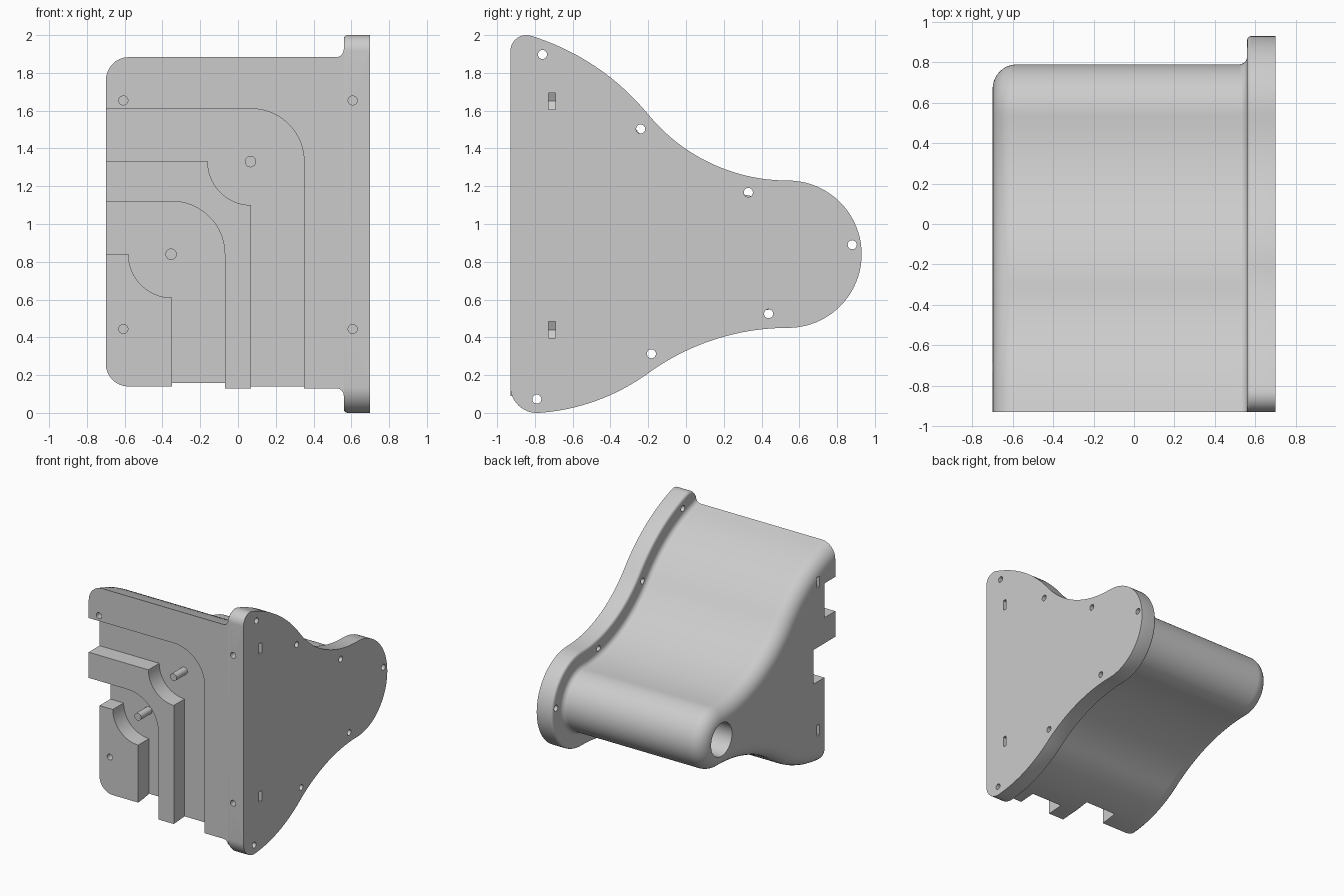
import bpy, bmesh, math
from math import sin, cos, tan, pi

if "Cube" in bpy.data.objects:
    bpy.data.objects.remove(bpy.data.objects["Cube"], do_unlink=True)

grey = bpy.data.materials.new("plain grey")
grey.use_nodes = True
grey.diffuse_color = (0.6, 0.6, 0.6, 1)
grey.node_tree.nodes["Principled BSDF"].inputs["Base Color"].default_value = (0.6, 0.6, 0.6, 1)

FRONT = -0.93                 # y of the flat front
HUB_Y, HUB_Z, HUB_R = 0.54, 0.84, 0.39


def loft(name, rings):
    """Bridge closed rings of equal length and cap both ends."""
    bm = bmesh.new()
    loops = [[bm.verts.new(p) for p in ring] for ring in rings]
    n = len(loops[0])
    for a, b in zip(loops, loops[1:]):
        for i in range(n):
            j = (i + 1) % n
            bm.faces.new((a[i], a[j], b[j], b[i]))
    bm.faces.new(loops[0])
    bm.faces.new(loops[-1][::-1])
    bmesh.ops.recalc_face_normals(bm, faces=bm.faces)
    mesh = bpy.data.meshes.new(name)
    bm.to_mesh(mesh)
    bm.free()
    mesh.materials.append(grey)
    ob = bpy.data.objects.new(name, mesh)
    bpy.context.collection.objects.link(ob)
    return ob


def prism(name, pts, lo, hi, axis):
    place = (lambda a, b, h: (h, a, b)) if axis == "x" else (lambda a, b, h: (a, h, b))
    return loft(name, [[place(a, b, h) for a, b in pts] for h in (lo, hi)])


def arc(cx, cy, r, a0, a1, n):
    return [(cx + r * cos(math.radians(a0 + (a1 - a0) * i / n)),
             cy + r * sin(math.radians(a0 + (a1 - a0) * i / n))) for i in range(n + 1)]


def circle(cx, cy, r, n=24):
    return arc(cx, cy, r, 0, 360, n)[:-1]


def activate(ob):
    bpy.ops.object.select_all(action="DESELECT")
    ob.select_set(True)
    bpy.context.view_layer.objects.active = ob


def cut(target, cutter):
    cutter.hide_render = True
    activate(target)
    mod = target.modifiers.new("cut", "BOOLEAN")
    mod.operation, mod.solver, mod.object = "DIFFERENCE", "EXACT", cutter
    bpy.ops.object.modifier_apply(modifier=mod.name)
    bpy.data.objects.remove(cutter, do_unlink=True)


def finish(ob):
    """Smooth curved surfaces, keep planar caps flat."""
    activate(ob)
    bpy.ops.object.shade_smooth_by_angle(angle=math.radians(30))
    for p in ob.data.polygons:
        if len(p.vertices) > 4 and max(abs(c) for c in p.normal) > 0.9999:
            p.use_smooth = False


def side(s, zb, yi, zi, yf, zf):
    """Swept side from the front corner to the hub: corner and curve as (y, z, ny, nz)."""
    dy, dz = HUB_Y - yi, s * (zi - zb)
    r1 = (dy * dy + dz * dz) / (2 * dz)
    t1 = math.asin(dy / r1)
    chord = math.atan2(s * (zf - zi), yi - yf)
    t0 = 2 * chord - t1
    r2 = math.hypot(yi - yf, zf - zi) / (2 * sin((t1 - t0) / 2))
    rc = (yf - FRONT) / (1 + sin(t0))

    def convex(r, t):
        return (yf + r * (sin(t) - sin(t0)), zf + s * r * (cos(t) - cos(t0)), sin(t), s * cos(t))
    corner = [convex(rc, -pi / 2 + (t0 + pi / 2) * i / 12) for i in range(12)]
    curve = [convex(r2, t0 + (t1 - t0) * i / 16) for i in range(17)]
    for i in range(1, 24):
        t = t1 * (1 - i / 24)
        curve.append((HUB_Y - r1 * sin(t), zb + s * r1 * (1 - cos(t)), sin(t), s * cos(t)))
    return corner, curve, t0


top_corner, top, top_t = side(1, HUB_Z + HUB_R, -0.20, 1.58, -0.82, 1.996)
low_corner, low, low_t = side(-1, HUB_Z - HUB_R, -0.20, 0.21, -0.78, 0.0)
hub = [(HUB_Y + HUB_R * sin(t), HUB_Z + HUB_R * cos(t), sin(t), cos(t))
       for t in (pi * i / 40 for i in range(41))]
core = top + hub + low[::-1]
outline = top_corner + core + low_corner[::-1]


def flange_ring(x, d):
    return [(x, y - d * max(ny, 0), z - d * nz) for y, z, ny, nz in outline]


def body_ring(x, d):
    pts = [(x, y - d * ny, z - d * nz) for y, z, ny, nz in core]
    first, last = pts[0], pts[-1]
    start = (x, FRONT, first[2] + tan(top_t) * (first[1] - FRONT))
    end = (x, FRONT, last[2] - tan(low_t) * (last[1] - FRONT))
    return [start] + pts + [end]


# End flange with a softened inner rim
rim = 0.02
steps = [pi / 2 * i / 4 for i in range(5)]
flange = loft("end_flange",
              [flange_ring(0.56 + rim * (1 - cos(a)), rim * (1 - sin(a))) for a in steps]
              + [flange_ring(0.70, 0)])

# Housing body: rounded outer end, small fillet into the flange
INSET, ROUND, FILLET = 0.14, 0.12, 0.04
angles = [pi / 2 * i / 8 for i in range(9)]
rings = [body_ring(-0.70 + ROUND * (1 - sin(a)), INSET + ROUND * (1 - cos(a))) for a in angles[::-1]]
rings += [body_ring(0.52 + FILLET * sin(a), INSET - FILLET * (1 - cos(a))) for a in angles]
body = loft("housing_body", rings)

# Bent channels in the front, each with a locating pin at the bend
for i, (cx, cz, floor) in enumerate([(0.07, 1.33, -0.79), (-0.35, 0.84, -0.65)]):
    channel = [(-0.9, cz + 0.28)] + arc(cx, cz, 0.28, 90, 0, 20)
    channel += [(cx + 0.28, -0.1), (cx, -0.1)]
    channel += arc(cx, cz, 0.23, 270, 180, 20) + [(-0.9, cz)]
    cut(body, prism("channel_cutter", channel, -1.1, floor, "y"))
    pin = prism("upper_pin" if i == 0 else "lower_pin",
                circle(cx - 0.004, cz, 0.03), floor - 0.14, floor + 0.01, "y")
    finish(pin)

# Lower corner block sits one step back
step = [(-0.9, -0.1), (-0.21, -0.1), (-0.21, 0.98), (-0.9, 0.98)]
cut(body, prism("step_cutter", step, -1.1, -0.79, "y"))

# Blind bore in the rounded end
cut(body, prism("bore_cutter", circle(HUB_Y, HUB_Z, 0.135, 48), -0.9, 0.50, "x"))

# Front screw holes with nut slots from the sides
for s, part in ((-1, body), (1, flange)):
    for z in (1.65, 0.44):
        slot = [(s * 0.9, z - 0.043), (s * 0.585, z - 0.043), (s * 0.565, z),
                (s * 0.585, z + 0.043), (s * 0.9, z + 0.043)]
        cut(part, prism("slot_cutter", slot, -0.727, -0.692, "y"))
        cut(part, prism("screw_cutter", circle(s * 0.607, z + 0.004, 0.024), -1.1, -0.64, "y"))

# Bolt holes around the flange
for y, z in [(-0.76, 1.897), (-0.24, 1.503), (0.33, 1.167), (0.88, 0.89),
             (0.437, 0.525), (-0.183, 0.313), (-0.79, 0.073)]:
    cut(flange, prism("bolt_cutter", circle(y, z, 0.024), 0.4, 0.9, "x"))

finish(body)
finish(flange)
